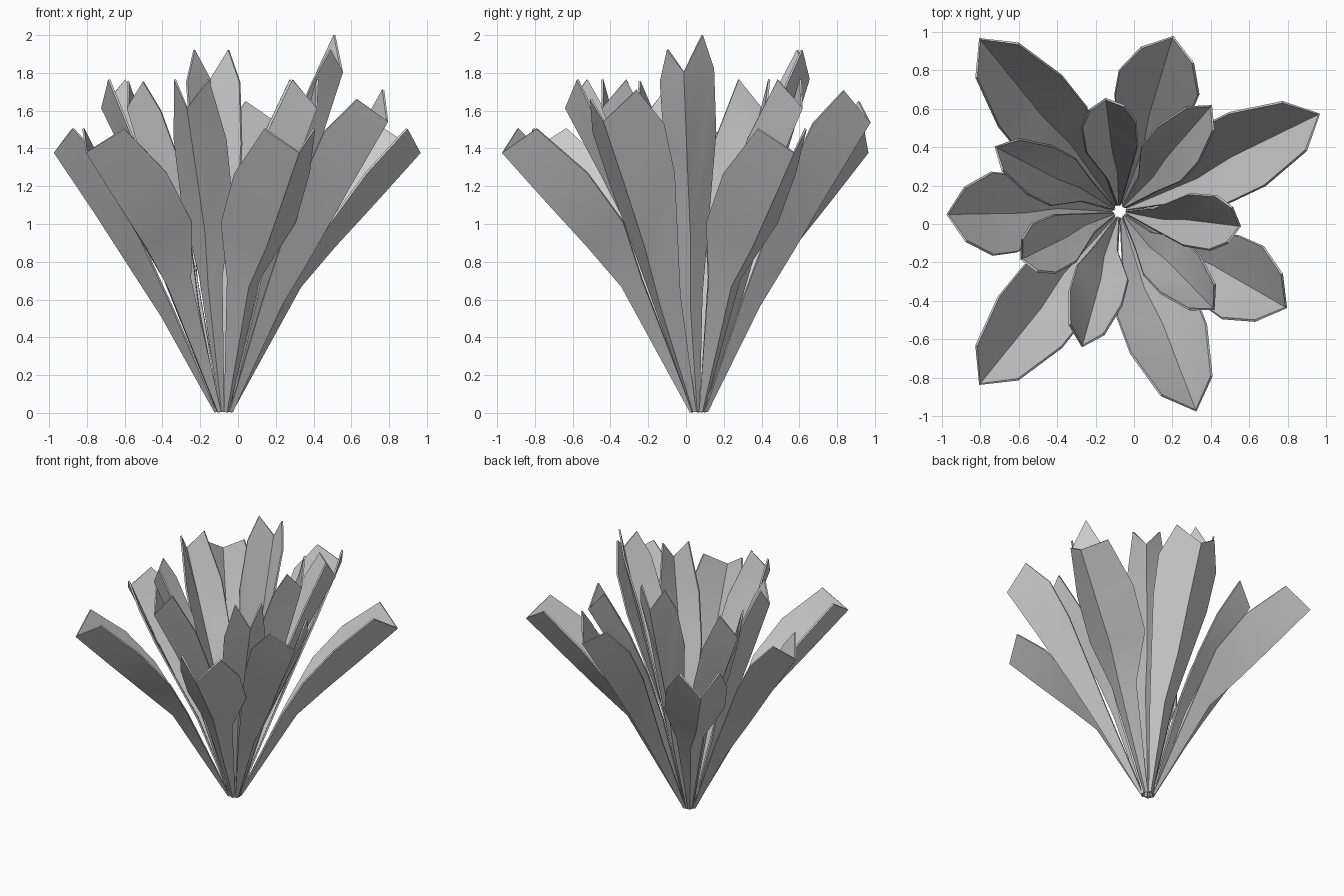
import bpy, math
from mathutils import Vector

cube = bpy.data.objects.get("Cube")
if cube:
    bpy.data.objects.remove(cube, do_unlink=True)

grey = bpy.data.materials.new("leaf_grey")
grey.use_nodes = True
color = (0.6, 0.6, 0.6, 1)
grey.diffuse_color = color
grey.node_tree.nodes["Principled BSDF"].inputs["Base Color"].default_value = color

CENTRE = Vector((-0.075, 0.065, 0))

# Leaf profiles from base to tip: midrib (radius, height), rim (radius, height, half width)
OUTER_BENT = ([(.045, .006), (.44, .67), (.65, .88), (.89, 1.115), (1.155, 1.38)],
              [(.035, .006, .01), (.36, .71, .09), (.525, 1.01, .208), (.737, 1.27, .21), (1.01, 1.505, .14)])
OUTER_STRAIGHT = ([(.045, .006), (.325, .51), (.5, .78), (.68, 1.06), (.895, 1.38)],
                  [(.035, .006, .01), (.27, .55, .085), (.535, 1.12, .2), (.66, 1.35, .215), (.8, 1.505, .14)])
INNER_BENT = ([(.04, .006), (.25, .67), (.37, .96), (.53, 1.26), (.727, 1.615)],
              [(.03, .006, .008), (.2, .72, .06), (.33, 1.12, .138), (.466, 1.45, .141), (.637, 1.765, .092)])
INNER_STRAIGHT = ([(.04, .006), (.2, .5), (.31, .85), (.43, 1.2), (.566, 1.615)],
                  [(.03, .006, .008), (.165, .55, .055), (.315, 1.3, .135), (.44, 1.6, .141), (.52, 1.755, .092)])


def leaf(name, profile, azimuth, spread=1, height=1, roll=0):
    """Folded leaf: spread and height scale it, roll lifts one rim over the other."""
    mid, rim = profile
    a = math.radians(azimuth)
    out = Vector((math.cos(a), math.sin(a), 0))
    across = Vector((-out.y, out.x, 0))
    verts, faces = [], []
    for i, (r, z) in enumerate(mid):
        sr, sz, w = rim[i]
        shift = -0.25 * w if i == 1 else 0
        for side, rad, h in ((-1, sr, sz), (0, r, z), (1, sr, sz)):
            p = CENTRE + out * rad * spread + across * (side * w + shift)
            p.z = h * height + side * roll * h / 1.5
            verts.append(p)
        if i:
            b = i * 3
            for k in (0, 1):
                faces.append((b - 3 + k, b + k, b + k + 1, b - 2 + k))
    mesh = bpy.data.meshes.new(name)
    mesh.from_pydata(verts, [], faces)
    mesh.materials.append(grey)
    obj = bpy.data.objects.new(name, mesh)
    bpy.context.collection.objects.link(obj)
    solid = obj.modifiers.new("thickness", "SOLIDIFY")
    solid.thickness = 0.012
    solid.offset = 0
    bpy.ops.object.select_all(action="DESELECT")
    obj.select_set(True)
    bpy.context.view_layer.objects.active = obj
    bpy.ops.object.modifier_apply(modifier="thickness")
    bpy.ops.object.shade_smooth_by_angle(angle=math.radians(30))


# Outer leaves: profile, azimuth, spread, height, roll
for n, args in enumerate([(OUTER_BENT, 26), (OUTER_STRAIGHT, 73, 1.06, 1.115, -.03),
                          (OUTER_BENT, 129), (OUTER_STRAIGHT, 181), (OUTER_BENT, 231),
                          (OUTER_BENT, 291, .96), (OUTER_STRAIGHT, 330, 1.117, 1.12, .025)]):
    leaf(f"outer_leaf_{n + 1}", *args)

# Inner, more upright leaves
for n, args in enumerate([(INNER_BENT, 49), (INNER_STRAIGHT, 97, 1.04, 1.095),
                          (INNER_BENT, 152.5), (INNER_STRAIGHT, 206), (INNER_BENT, 254.5),
                          (INNER_BENT, 314, .97), (INNER_STRAIGHT, 353, 1.113, 1.118, .033)]):
    leaf(f"inner_leaf_{n + 1}", *args)
